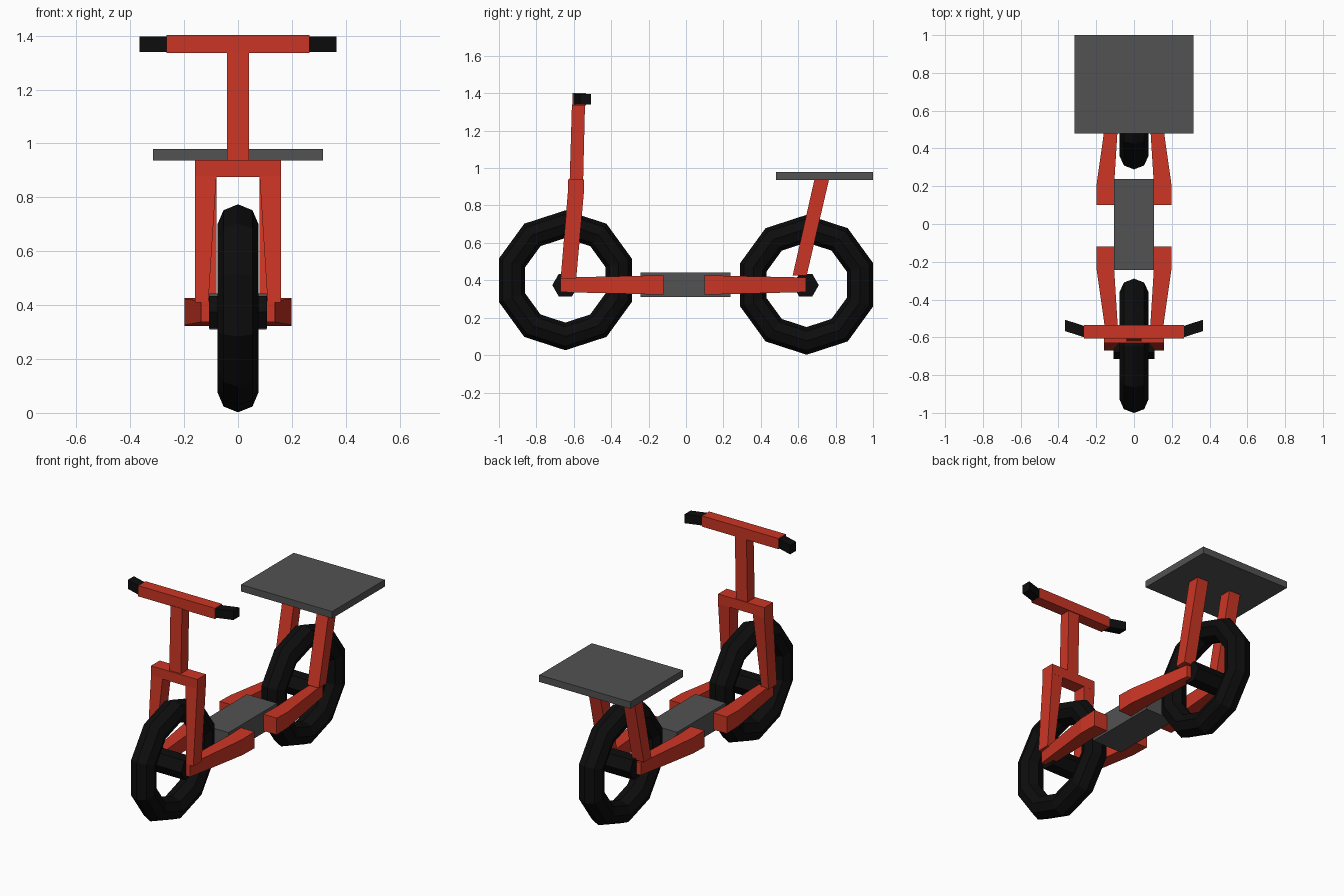
import bpy, math

if "Cube" in bpy.data.objects:
    bpy.data.objects.remove(bpy.data.objects["Cube"])


def mat(name, rgb):
    m = bpy.data.materials.new(name)
    m.diffuse_color = (*rgb, 1)
    m.use_nodes = True
    m.node_tree.nodes["Principled BSDF"].inputs["Base Color"].default_value = m.diffuse_color
    return m


RED = mat("red paint", (0.60, 0.036, 0.018))
GREY = mat("dark grey", (0.085, 0.085, 0.085))
BLACK = mat("black rubber", (0.004, 0.004, 0.004))


def mesh(name, verts, faces, m, mirror=False):
    me = bpy.data.meshes.new(name)
    me.from_pydata(verts, [], faces)
    me.materials.append(m)
    ob = bpy.data.objects.new(name, me)
    bpy.context.collection.objects.link(ob)
    if mirror:
        ob.modifiers.new("mirror", "MIRROR").use_mirror_merge = False
    # make normals point outwards
    import bmesh
    bm = bmesh.new()
    bm.from_mesh(me)
    bmesh.ops.recalc_face_normals(bm, faces=bm.faces)
    bm.to_mesh(me)
    bm.free()
    return ob


def loft(name, rings, m, mirror=False):
    """Skin a list of equal-length vertex rings and cap both ends."""
    n = len(rings[0])
    verts = [v for r in rings for v in r]
    faces = [(k * n + i, k * n + (i + 1) % n, (k + 1) * n + (i + 1) % n, (k + 1) * n + i)
             for k in range(len(rings) - 1) for i in range(n)]
    faces += [tuple(range(n)), tuple(range((len(rings) - 1) * n, len(rings) * n))]
    return mesh(name, verts, faces, m, mirror)


def ring_z(x0, x1, y0, y1, z):
    return [(x0, y0, z), (x1, y0, z), (x1, y1, z), (x0, y1, z)]


def ring_y(x0, x1, y, z0, z1):
    return [(x0, y, z0), (x1, y, z0), (x1, y, z1), (x0, y, z1)]


def ring_x(x, y0, y1, z0, z1):
    return [(x, y0, z0), (x, y1, z0), (x, y1, z1), (x, y0, z1)]


def box(name, x0, x1, y0, y1, z0, z1, m):
    return loft(name, [ring_z(x0, x1, y0, y1, z0), ring_z(x0, x1, y0, y1, z1)], m)


def tyre(name, cy, cz, R=0.300, r=0.074, w=0.076, N=10, M=8):
    verts, faces = [], []
    for i in range(N):
        a = math.pi / 2 + 2 * math.pi * i / N
        for j in range(M):
            b = 2 * math.pi * j / M
            d = R + r * math.cos(b)
            verts.append((w * math.sin(b), cy + d * math.cos(a), cz + d * math.sin(a)))
            i2, j2 = (i + 1) % N, (j + 1) % M
            faces.append((i * M + j, i2 * M + j, i2 * M + j2, i * M + j2))
    mesh(name, verts, faces, BLACK)


def hub(name, cy, cz, r=0.07, half=0.108):
    loft(name, [[(x, cy + r * math.cos(k * math.pi / 3), cz + r * math.sin(k * math.pi / 3))
                 for k in range(6)] for x in (-half, half)], BLACK)


# wheels
tyre("front_tyre", -0.645, 0.40)
tyre("rear_tyre", 0.645, 0.376)
hub("front_hub", -0.645, 0.374)
hub("rear_hub", 0.64, 0.374)

# deck and seat plates
box("deck", -0.105, 0.105, -0.243, 0.238, 0.31, 0.443, GREY)
box("seat", -0.315, 0.315, 0.48, 1.0, 0.937, 0.98, GREY)

# tapered side bars from deck to hubs
for name, s, near, bend, end in (("front_side_bars", -1, 0.12, 0.24, 0.67),
                                 ("rear_side_bars", 1, 0.10, 0.21, 0.642)):
    loft(name, [ring_y(0.105, 0.198, s * near, 0.323, 0.427),
                ring_y(0.105, 0.198, s * bend, 0.326, 0.424),
                ring_y(0.078, 0.137, s * end, 0.337, 0.415)], RED, True)

# front fork legs, crown and stem
loft("fork_legs", [ring_z(0.11, 0.16, -0.67, -0.587, 0.41),
                   ring_z(0.08, 0.16, -0.631, -0.545, 0.88)], RED, True)
box("fork_crown", -0.16, 0.16, -0.631, -0.545, 0.876, 0.938, RED)
loft("stem", [ring_z(-0.04, 0.04, -0.622, -0.55, 0.93),
              ring_z(-0.04, 0.04, -0.61, -0.54, 1.34)], RED)

# seat supports
loft("seat_supports", [ring_z(0.08, 0.16, 0.57, 0.645, 0.425),
                       ring_z(0.08, 0.16, 0.687, 0.765, 0.94)], RED, True)

# handlebar and swept grips
box("handlebar", -0.265, 0.265, -0.607, -0.535, 1.335, 1.402, RED)
loft("grips", [ring_x(0.262, -0.6, -0.54, 1.34, 1.396),
               ring_x(0.365, -0.567, -0.507, 1.34, 1.396)], BLACK, True)
